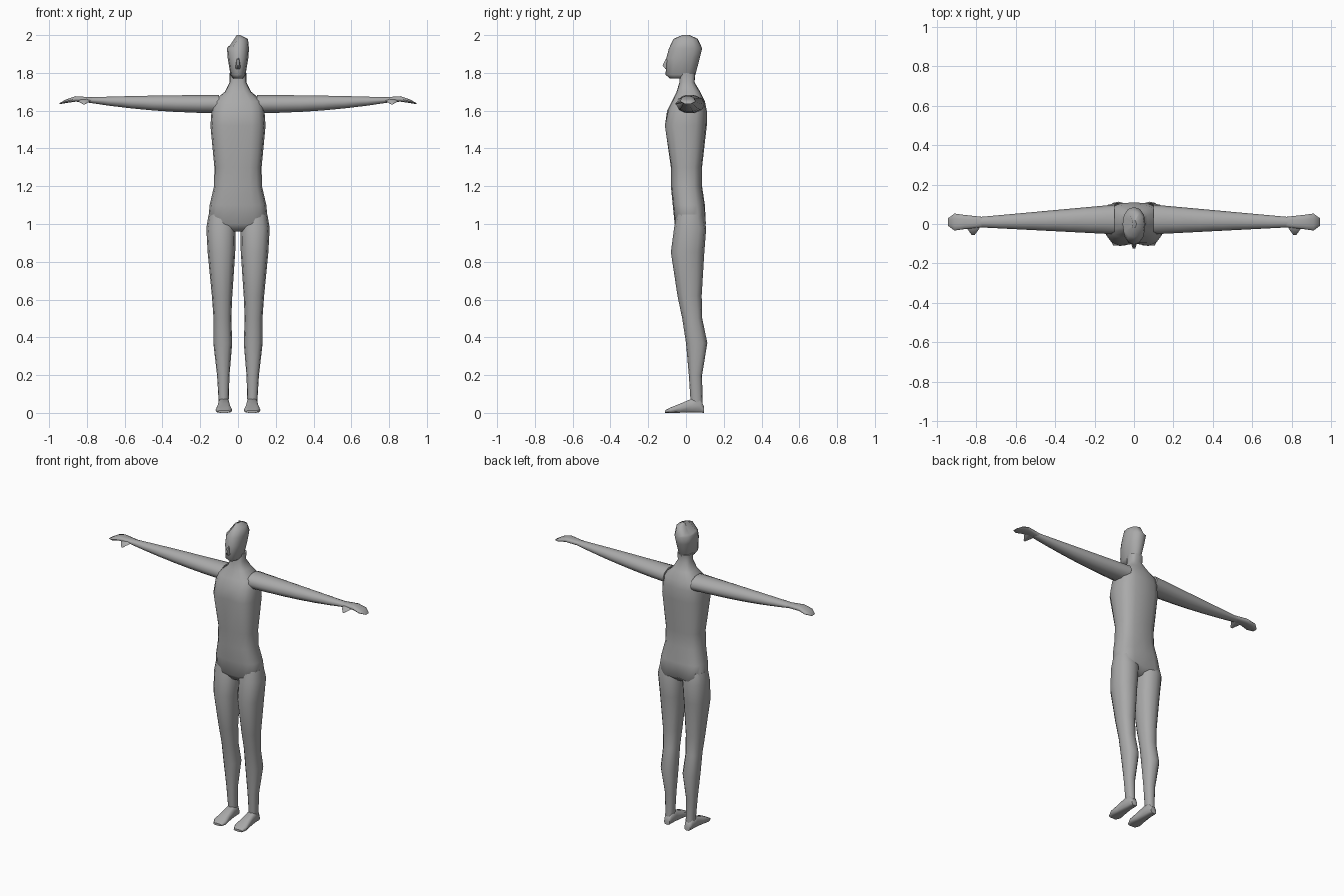
import bpy
import bmesh
from math import cos, sin, copysign, pi, radians

cube = bpy.data.objects.get("Cube")
if cube:
    bpy.data.objects.remove(cube, do_unlink=True)

COLOUR = (.4, .4, .4, 1)
grey = bpy.data.materials.new("plain grey")
grey.use_nodes = True
grey.diffuse_color = COLOUR
grey.node_tree.nodes["Principled BSDF"].inputs["Base Color"].default_value = COLOUR


def squared(value, roundness):
    """Push a sine or cosine outwards, so that an oval turns boxier."""
    return copysign(abs(value) ** roundness, value)


def ring_points(axis, section, sides, roundness, centre, lean):
    """One oval cross-section: position on the axis, half width, lower and upper limit."""
    position, half_width, low, high = section
    for step in range(sides):
        angle = 2 * pi * step / sides
        across = centre + lean * position + half_width * squared(cos(angle), roundness)
        along = (low + high) / 2 + (high - low) / 2 * squared(sin(angle), roundness)
        point = [across, along]
        point.insert(axis, position)
        yield point


def loft(name, axis, sections, sides=12, roundness=.85, centre=0, lean=0,
         mirror=False, sculpt=None):
    """Skin a closed, smooth part over cross-sections strung along one axis."""
    bm = bmesh.new()
    rings = [[bm.verts.new(point) for point in
              ring_points(axis, section, sides, roundness, centre, lean)]
             for section in sections]
    for lower, upper in zip(rings, rings[1:]):
        for i in range(sides):
            j = (i + 1) % sides
            bm.faces.new((lower[i], lower[j], upper[j], upper[i]))
    bm.faces.new(rings[0])
    bm.faces.new(rings[-1])
    if sculpt:
        for vert in bm.verts:
            sculpt(vert.co)
    bmesh.ops.recalc_face_normals(bm, faces=bm.faces)

    mesh = bpy.data.meshes.new(name)
    bm.to_mesh(mesh)
    bm.free()
    mesh.materials.append(grey)
    part = bpy.data.objects.new(name, mesh)
    bpy.context.collection.objects.link(part)
    if mirror:
        part.modifiers.new("Mirror", "MIRROR").use_mirror_merge = False
    bpy.ops.object.select_all(action="DESELECT")
    part.select_set(True)
    bpy.context.view_layer.objects.active = part
    bpy.ops.object.shade_smooth_by_angle(angle=radians(60))


def hollow_midline(co):
    """Sink the middle of the chest and of the seat."""
    if abs(co.x) < .02:
        if co.y < 0 and 1.4 < co.z < 1.6:
            co.y += .02
        elif co.y > 0 and co.z < 1.05:
            co.y -= .02


def tilt_crown(co):
    """Let the crown fall away on the right-hand side."""
    if co.z > 1.95 and co.x < -.01:
        co.z -= .04


def arm_section(t):
    """Taper from shoulder to wrist, keeping the upper edge nearly level."""
    half_height = .05 - .036 * t * t
    middle = 1.635 + .022 * t * t
    return .1 + .7 * t, .075 - .05 * t, middle - half_height, middle + half_height


# Torso and neck, from crotch to skull
loft("torso", 2, [
    (.96, .1, -.03, .07),
    (1, .16, -.06, .11),
    (1.1, .15, -.07, .1),
    (1.2, .127, -.08, .085),
    (1.3, .125, -.08, .085),
    (1.52, .146, -.118, .11),
    (1.6, .14, -.1, .11),
    (1.65, .13, -.075, .1),
    (1.7, .07, -.05, .075),
    (1.75, .044, -.035, .045),
    (1.8, .044, -.035, .05),
], sides=16, roundness=.72, sculpt=hollow_midline)

# Head, from jaw to crown
loft("head", 2, [
    (1.77, .026, -.085, .035),
    (1.79, .04, -.108, .05),
    (1.88, .055, -.104, .073),
    (1.93, .058, -.09, .086),
    (1.98, .053, -.066, .062),
    (2, .012, -.02, .02),
], roundness=.9, sculpt=tilt_crown)

# Nose
loft("nose", 2, [
    (1.82, .012, -.11, -.09),
    (1.84, .012, -.127, -.09),
    (1.88, .006, -.104, -.09),
], sides=6, roundness=1)

# Legs, from ankle to hip
loft("leg", 2, [
    (.05, .026, .025, .088),
    (.2, .033, .015, .085),
    (.37, .05, 0, .113),
    (.5, .047, -.02, .086),
    (.62, .054, -.045, .083),
    (.85, .073, -.08, .097),
    (.98, .078, -.063, .107),
    (1.05, .065, -.05, .09),
], centre=.075, lean=.015, mirror=True)

# Feet, from toe to heel
loft("foot", 1, [
    (-.11, .03, 0, .014),
    (-.08, .044, 0, .03),
    (-.03, .036, 0, .05),
    (.03, .03, 0, .076),
    (.075, .028, 0, .075),
    (.095, .02, 0, .035),
], sides=10, roundness=.6, centre=.075, mirror=True)

# Arms, from shoulder to wrist
loft("arm", 0, [arm_section(step / 6) for step in range(7)],
     sides=10, roundness=.95, centre=.025, lean=-.02, mirror=True)

# Hands, from wrist to fingertips
loft("hand", 0, [
    (.77, .026, 1.642, 1.671),
    (.86, .036, 1.647, 1.677),
    (.91, .043, 1.64, 1.66),
    (.944, .018, 1.634, 1.641),
], sides=10, roundness=.8, centre=.01, mirror=True)

# Thumbs, from tip to base
loft("thumb", 1, [
    (-.055, .008, 1.632, 1.642),
    (-.025, .03, 1.638, 1.66),
    (0, .04, 1.645, 1.668),
], sides=6, roundness=1, centre=.815, mirror=True)
